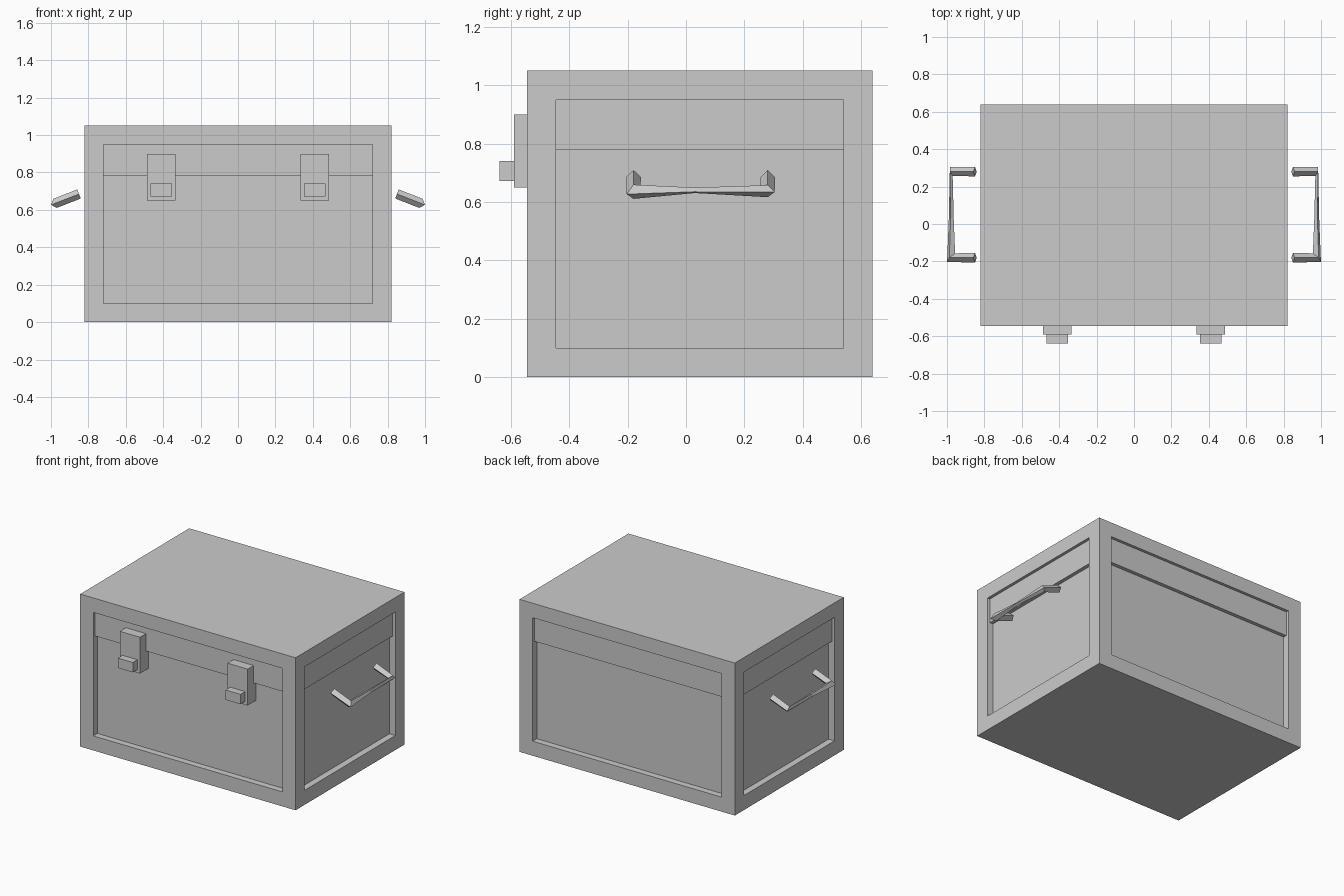
import bpy, bmesh
from mathutils import Vector

old = bpy.data.objects.get("Cube")
if old:
    bpy.data.objects.remove(old, do_unlink=True)

# One plain grey for the whole chest
grey = bpy.data.materials.new("plain_grey")
grey.use_nodes = True
GREY = (0.6, 0.6, 0.6, 1)
grey.diffuse_color = GREY
grey.node_tree.nodes["Principled BSDF"].inputs["Base Color"].default_value = GREY


def finish(name, bm):
    bmesh.ops.recalc_face_normals(bm, faces=bm.faces)
    mesh = bpy.data.meshes.new(name)
    bm.to_mesh(mesh)
    bm.free()
    mesh.materials.append(grey)
    obj = bpy.data.objects.new(name, mesh)
    bpy.context.collection.objects.link(obj)
    return obj


def box_mesh(lo, hi):
    bm = bmesh.new()
    bmesh.ops.create_cube(bm, size=1)
    lo, hi = Vector(lo), Vector(hi)
    bmesh.ops.scale(bm, vec=hi - lo, verts=bm.verts)
    bmesh.ops.translate(bm, vec=(lo + hi) / 2, verts=bm.verts)
    return bm


HALF_X, FRONT, BACK, TOP = 0.82, -0.545, 0.64, 1.05
FRAME, DEEP, SHALLOW, SEAM = 0.1, 0.045, 0.02, 0.78

# Chest body: a box whose four sides are sunken inside a frame
bm = box_mesh((-HALF_X, FRONT, 0), (HALF_X, BACK, TOP))
bm.normal_update()
sides = [f for f in bm.faces if abs(f.normal.z) < 0.5]
bmesh.ops.inset_individual(bm, faces=sides, thickness=FRAME, use_even_offset=True)
bmesh.ops.inset_individual(bm, faces=sides, thickness=0, depth=-DEEP)
finish("chest_body", bm)

# Lid panels: a shallower band above the seam on each side
s = SHALLOW
finish("lid_panel_front_back", box_mesh(
    (-HALF_X + FRAME, FRONT + s, SEAM), (HALF_X - FRAME, BACK - s, TOP - FRAME)))
finish("lid_panel_sides", box_mesh(
    (-HALF_X + s, FRONT + FRAME, SEAM), (HALF_X - s, BACK - FRAME, TOP - FRAME)))

# Handle: diamond bar, tilted down, pinched in the middle, thinner at the back
out = Vector((0.935, 0, -0.354))
up = Vector((0.354, 0, 0.935))
along = Vector((0, 1, 0))
rings = [
    ((0.85, -0.18, 0.685), along * 0.026, up * 0.026),
    ((0.978, -0.18, 0.635), (along - out) * 0.023, up * 0.026),
    ((0.977, 0.03, 0.64), -out * 0.014, up * 0.01),
    ((0.977, 0.28, 0.637), -out * 0.008 - along * 0.024, up * 0.022),
    ((0.85, 0.28, 0.685), -along * 0.025, up * 0.026),
]


def handle(name, sign):
    bm = bmesh.new()
    loops = []
    for centre, u, v in rings:
        points = [Vector(centre) + w for w in (u, v, -u, -v)]
        loops.append([bm.verts.new((sign * p.x, p.y, p.z)) for p in points])
    for a, b in zip(loops, loops[1:]):
        for i in range(4):
            j = (i + 1) % 4
            bm.faces.new((a[i], a[j], b[j], b[i]))
    bm.faces.new(loops[0])
    bm.faces.new(loops[-1])
    finish(name, bm)


# Mirrored fittings: handles on the ends, latches on the front
for side, sign in (("left", 1), ("right", -1)):
    handle(side + "_handle", sign)
    x = sign * 0.41
    finish(side + "_latch_plate", box_mesh(
        (x - 0.077, -0.59, 0.65), (x + 0.077, FRONT + DEEP, 0.9)))
    finish(side + "_latch_catch", box_mesh(
        (x - 0.057, -0.64, 0.672), (x + 0.057, -0.59, 0.74)))
